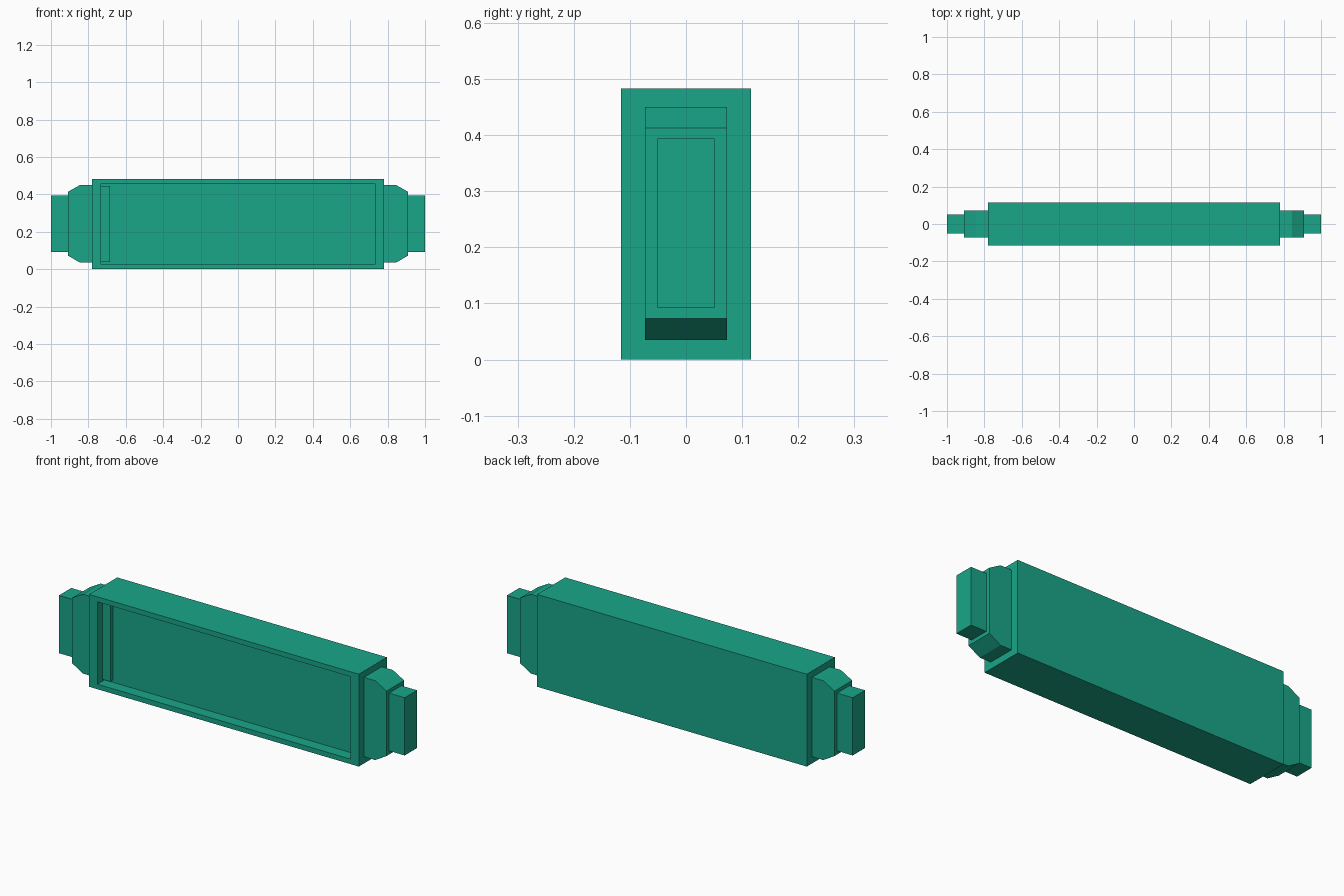
import bpy, bmesh

if "Cube" in bpy.data.objects:
    bpy.data.objects.remove(bpy.data.objects["Cube"])

green = bpy.data.materials.new("green")
green.diffuse_color = (0.01, 0.38, 0.25, 1)
green.use_nodes = True
green.node_tree.nodes["Principled BSDF"].inputs["Base Color"].default_value = green.diffuse_color


def finish(bm, name):
    bmesh.ops.recalc_face_normals(bm, faces=bm.faces)
    mesh = bpy.data.meshes.new(name)
    bm.to_mesh(mesh)
    bm.free()
    mesh.materials.append(green)
    obj = bpy.data.objects.new(name, mesh)
    bpy.context.collection.objects.link(obj)
    return obj


def box_bm(x0, x1, y0, y1, z0, z1):
    bm = bmesh.new()
    bmesh.ops.create_cube(bm, size=1)
    for v in bm.verts:
        v.co = (x1 if v.co.x > 0 else x0,
                y1 if v.co.y > 0 else y0,
                z1 if v.co.z > 0 else z0)
    return bm


def prism(name, profile, half_depth):
    """Extrude an xz outline evenly to both sides of y = 0."""
    bm = bmesh.new()
    face = bm.faces.new([bm.verts.new((x, -half_depth, z)) for x, z in profile])
    ext = bmesh.ops.extrude_face_region(bm, geom=[face])
    for v in ext["geom"]:
        if isinstance(v, bmesh.types.BMVert):
            v.co.y = half_depth
    return finish(bm, name)


# Main housing with a framed recess in the front
bm = box_bm(-0.78, 0.78, -0.116, 0.116, 0, 0.483)
bm.normal_update()
front = min(bm.faces, key=lambda f: f.normal.y)
bmesh.ops.inset_region(bm, faces=[front], thickness=0.037)
for v in front.verts:
    v.co.x = 0.732 if v.co.x > 0 else -0.732
panel = bmesh.ops.extrude_discrete_faces(bm, faces=[front])["faces"][0]
for v in panel.verts:
    v.co.y += 0.06
finish(bm, "housing")

# Upright strip at the left end of the recess
finish(box_bm(-0.732, -0.685, -0.076, -0.056, 0.037, 0.446), "recess_strip")

# Chamfered shoulders and end blocks, one pair per side
for side, s in (("left", -1), ("right", 1)):
    shoulder = [(0.78, 0.035), (0.845, 0.035), (0.91, 0.073),
                (0.91, 0.413), (0.845, 0.45), (0.78, 0.45)]
    prism(side + "_shoulder", [(s * x, z) for x, z in shoulder], 0.073)
    block = [(0.91, 0.092), (1.0, 0.092), (1.0, 0.394), (0.91, 0.394)]
    prism(side + "_end_block", [(s * x, z) for x, z in block], 0.051)
